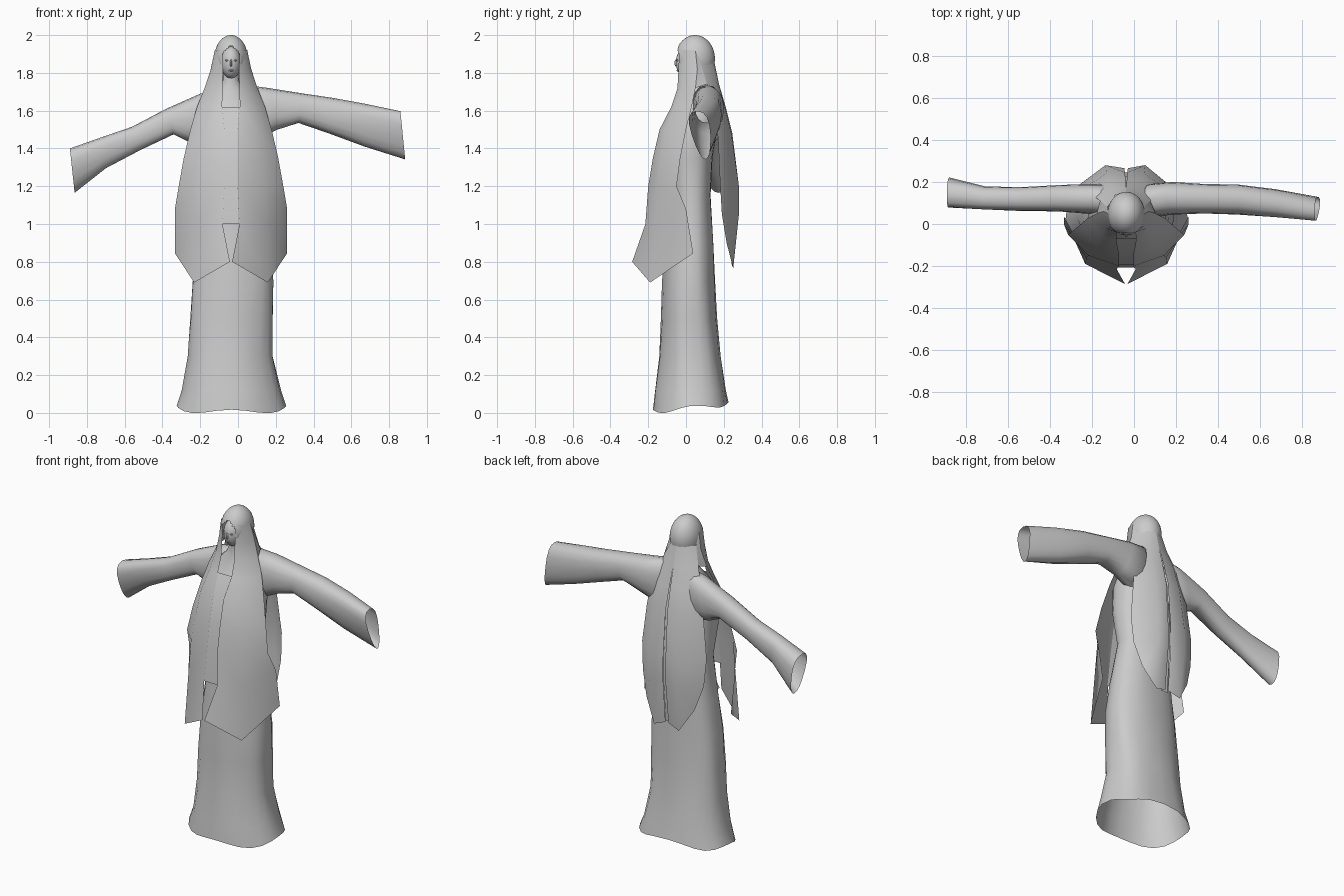
import bpy, bmesh, math
from mathutils import Vector

CX = -0.037          # middle of the figure
N = 24               # sides of the robe

mat = bpy.data.materials.new("soft grey")
mat.diffuse_color = (0.6, 0.6, 0.6, 1)


def make(name, rows, closed):
    """Skin a grid of points, row by row."""
    bm = bmesh.new()
    grid = [[bm.verts.new(p) for p in row] for row in rows]
    for a, b in zip(grid, grid[1:]):
        n = len(a)
        for i in range(n if closed else n - 1):
            j = (i + 1) % n
            bm.faces.new((a[i], a[j], b[j], b[i]))
    bmesh.ops.recalc_face_normals(bm, faces=bm.faces)
    return finish(name, bm, 50)


def finish(name, bm, angle):
    me = bpy.data.meshes.new(name)
    bm.to_mesh(me)
    bm.free()
    ob = bpy.data.objects.new(name, me)
    bpy.context.collection.objects.link(ob)
    me.materials.append(mat)
    bpy.ops.object.select_all(action='DESELECT')
    bpy.context.view_layer.objects.active = ob
    ob.select_set(True)
    bpy.ops.object.shade_smooth_by_angle(angle=math.radians(angle))
    return ob


def ellipsoid(name, centre, size, keep=None, seg=20, rings=14):
    bm = bmesh.new()
    bmesh.ops.create_uvsphere(bm, u_segments=seg, v_segments=rings, radius=1)
    for v in bm.verts:
        v.co = Vector(c + s * k for c, s, k in zip(centre, size, v.co))
    if keep:
        drop = [f for f in bm.faces if not keep(f.calc_center_median())]
        bmesh.ops.delete(bm, geom=drop, context='FACES')
    return finish(name, bm, 60)


def boxy(v, p):
    return math.copysign(abs(v) ** p, v)


# Robe: one open loft from the wavy hem up to the neck, squarer at the back
robe = [  # z, x min, x max, y min, y max
    (.035, -.325, .255, -.175, .225), (.12, -.295, .225, -.165, .213),
    (.3, -.268, .185, -.14, .182), (.5, -.257, .188, -.13, .162),
    (.7, -.242, .19, -.125, .152), (.9, -.215, .165, -.11, .145),
    (1.15, -.19, .12, -.08, .13), (1.35, -.22, .15, -.1, .14),
    (1.5, -.22, .15, -.105, .165), (1.62, -.2, .13, -.05, .17),
    (1.7, -.12, .05, .0, .14), (1.76, -.08, .005, .0, .09),
    (1.82, -.075, 0, .005, .08)]
rows = []
for k, (z, x0, x1, y0, y1) in enumerate(robe):
    row = []
    for i in range(N):
        t = 2 * math.pi * i / N
        p = .8 if math.sin(t) > 0 and k < 10 else 1
        s, c = boxy(math.sin(t), p), boxy(math.cos(t), p)
        fold = 1 + (.02 * math.cos(6 * t + k) if 0 < k < 6 else 0)
        dz = .02 * s + .012 * math.cos(4 * t) - .01 if k == 0 else 0
        row.append(((x0 + x1) / 2 + (x1 - x0) / 2 * c * fold,
                    (y0 + y1) / 2 + (y1 - y0) / 2 * s * fold, z + dz))
    rows.append(row)
make("robe", rows, True)

# Sleeves: open tubes that flare at the cuff and taper toward the lower edge
sleeves = {  # x top, z top, x bottom, z bottom, y min, y max, taper, lower shift
    "left_sleeve": [
        (-.04, 1.67, -.05, 1.52, .06, .13, 0, 0), (-.1, 1.71, -.14, 1.42, .04, .19, 0, 0),
        (-.2, 1.69, -.27, 1.44, .05, .19, 0, 0), (-.38, 1.61, -.34, 1.475, .06, .185, 0, 0),
        (-.56, 1.515, -.52, 1.39, .062, .175, 0, 0), (-.72, 1.46, -.7, 1.295, .06, .18, .2, .01),
        (-.89, 1.4, -.865, 1.165, .055, .22, .4, .035)],
    "right_sleeve": [
        (0, 1.68, 0, 1.52, .06, .13, 0, 0), (.05, 1.735, .1, 1.45, .03, .19, 0, 0),
        (.16, 1.72, .21, 1.5, .045, .2, 0, 0), (.35, 1.69, .32, 1.535, .05, .19, 0, 0),
        (.5, 1.668, .48, 1.48, .045, .188, 0, 0), (.68, 1.635, .67, 1.41, .02, .165, .2, .015),
        (.86, 1.597, .885, 1.342, -.01, .125, .55, .045)],
}
for name, prof in sleeves.items():
    rows = []
    for xt, zt, xb, zb, y0, y1, taper, shift in prof:
        row = []
        for i in range(16):
            t = 2 * math.pi * i / 16
            f = (1 + boxy(math.cos(t), .85)) / 2
            width = (y1 - y0) / 2 * (1 - taper * (1 - f))
            row.append((xb + (xt - xb) * f,
                        (y0 + y1) / 2 + width * boxy(math.sin(t), .8) + shift * (1 - f),
                        zb + (zt - zb) * f))
        rows.append(row)
    make(name, rows, True)

# Front panels: hang from beside the face to a pointed hem, mirrored
front = [  # three columns of (offset from middle, y, z)
    [(.045, -.035, 1.92), (.075, -.005, 1.92), (.086, .05, 1.92)],
    [(.043, -.04, 1.82), (.085, -.01, 1.82), (.107, .06, 1.82)],
    [(.045, -.045, 1.72), (.1, -.02, 1.72), (.14, .05, 1.72)],
    [(.047, -.078, 1.62), (.115, -.06, 1.62), (.18, .03, 1.62)],
    [(.035, -.14, 1.5), (.14, -.11, 1.5), (.215, .0, 1.5)],
    [(.035, -.175, 1.35), (.16, -.135, 1.35), (.25, -.03, 1.35)],
    [(.035, -.2, 1.2), (.18, -.15, 1.2), (.277, -.05, 1.2)],
    [(.045, -.215, 1.0), (.19, -.16, 1.0), (.297, .0, 1.08)],
    [(.006, -.285, .8), (.195, -.19, .69), (.297, .038, .845)]]
# Back panels: long hair sheets meeting near the centre
back = [
    [(.0, .152, 1.85), (.05, .137, 1.85), (.086, .08, 1.85)],
    [(.0, .175, 1.74), (.065, .165, 1.74), (.12, .11, 1.74)],
    [(.003, .21, 1.62), (.08, .205, 1.62), (.17, .15, 1.62)],
    [(.006, .245, 1.48), (.09, .24, 1.48), (.195, .17, 1.45)],
    [(.008, .265, 1.2), (.095, .28, 1.2), (.222, .18, 1.22)],
    [(.008, .265, 1.05), (.095, .28, 1.05), (.21, .19, 1.05)],
    [(.01, .24, .79), (.085, .25, .765), (.165, .215, .9)]]
for side, s, w in (("left", -1, -1.04), ("right", 1, .95)):
    make(side + "_front_panel",
         [[(CX + s * d, y, z) for d, y, z in r] for r in front], False)
    make(side + "_back_hair",
         [[(CX + w * d, y, z) for d, y, z in r] for r in back], False)
    # Side hair closes the gap beside the neck
    make(side + "_side_hair",
         [[(CX + s * f[2][0], *f[2][1:]), (CX + w * b[2][0], *b[2][1:])]
          for f, b in zip(front[:3], back[:2] + [back[1]])], False)

# Inner strips behind the two centre openings
for name, part, inset in (("chest_strip", front[3:8], .008),
                          ("back_strip", back[2:], -.02)):
    make(name, [[(CX + s * (r[0][0] + .012), r[0][1] + inset, r[0][2])
                 for s in (-1, 1)] for r in part], False)

# Hair cap with a pointed opening for the face
ellipsoid("hair_cap", (CX, .048, 1.875), (.089, .105, .125),
          lambda c: c.z > 1.8 and not (
              c.y < .0 and abs(c.x - CX) < min(.055, (1.95 - c.z) * .9)), 40, 28)

# Face and features
ellipsoid("face", (CX, .012, 1.855), (.054, .066, .085))
ellipsoid("nose", (CX, -.05, 1.852), (.007, .012, .02), None, 8, 6)
ellipsoid("lips", (CX, -.044, 1.813), (.014, .007, .005), None, 10, 6)
for side, s in (("left", -1), ("right", 1)):
    ellipsoid(side + "_eye", (CX + s * .022, -.045, 1.866),
              (.012, .006, .005), None, 10, 6)
